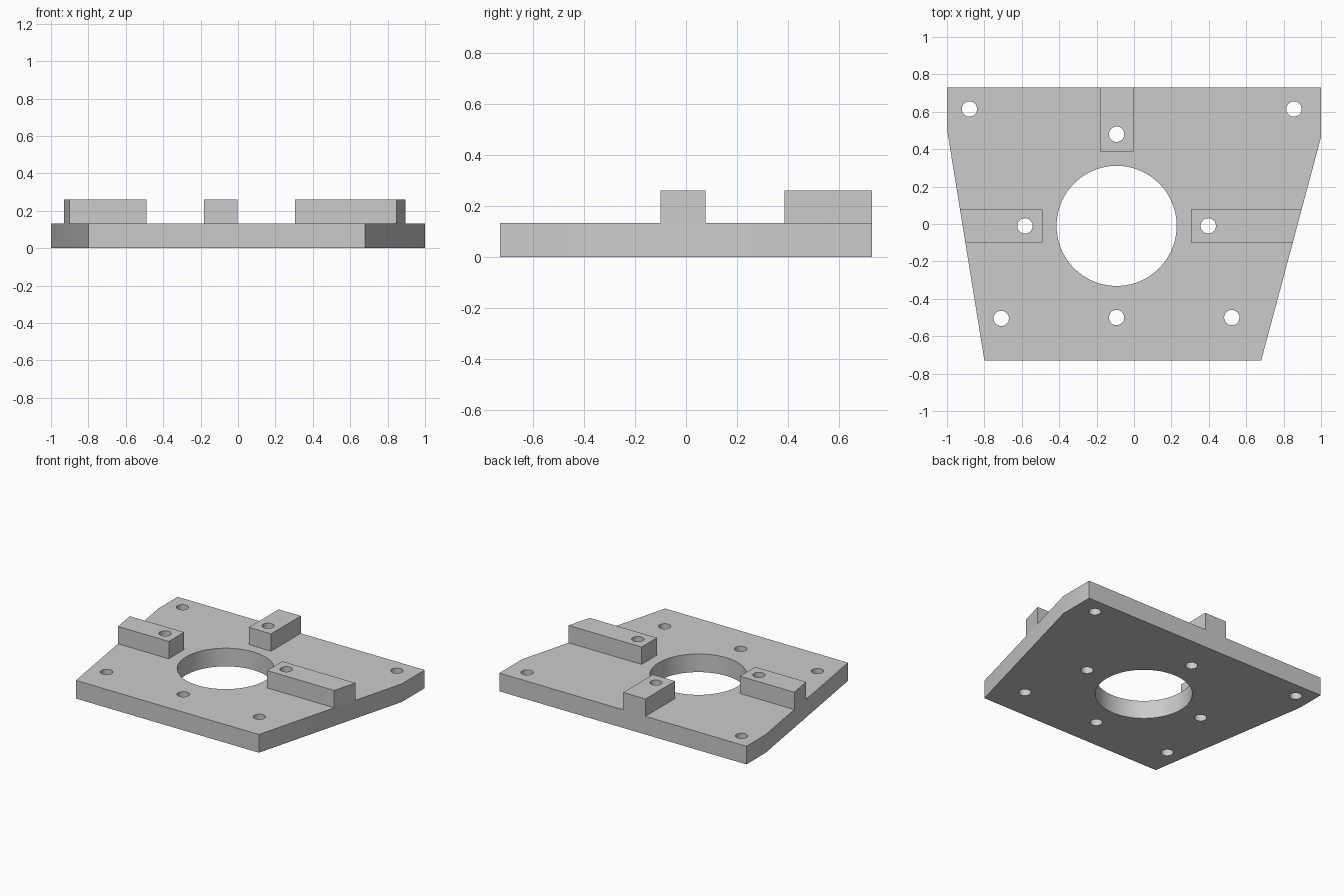
import bpy
import bmesh
from math import radians
from mathutils import Matrix

cube = bpy.data.objects.get("Cube")
if cube:
    bpy.data.objects.remove(cube, do_unlink=True)

PLATE_TOP, PAD_TOP = 0.133, 0.26
CENTRE_X, CENTRE_Y = -0.093, -0.01
BACK, FRONT = 0.73, -0.73

grey = bpy.data.materials.new("light grey")
grey.use_nodes = True
grey.diffuse_color = (0.6, 0.6, 0.6, 1)
grey.node_tree.nodes["Principled BSDF"].inputs["Base Color"].default_value = (0.6, 0.6, 0.6, 1)


def make_object(name, bm):
    bmesh.ops.recalc_face_normals(bm, faces=bm.faces[:])
    mesh = bpy.data.meshes.new(name)
    bm.to_mesh(mesh)
    bm.free()
    mesh.materials.append(grey)
    obj = bpy.data.objects.new(name, mesh)
    bpy.context.collection.objects.link(obj)
    return obj


def extrude_outline(name, outline, bottom, top):
    bm = bmesh.new()
    face = bm.faces.new([bm.verts.new((x, y, bottom)) for x, y in outline])
    result = bmesh.ops.extrude_face_region(bm, geom=[face])
    verts = [v for v in result["geom"] if isinstance(v, bmesh.types.BMVert)]
    bmesh.ops.translate(bm, vec=(0, 0, top - bottom), verts=verts)
    return make_object(name, bm)


def side_x(lower, upper, y):
    """X position on a slanted plate side at the given y."""
    return lower[0] + (upper[0] - lower[0]) * (y - lower[1]) / (upper[1] - lower[1])


# Base plate with slanted sides
left_low, left_high = (0.68, FRONT), (1, 0.465)
right_low, right_high = (-0.80, FRONT), (-1, 0.51)
parts = [extrude_outline("base_plate", [right_low, left_low, left_high, (1, BACK),
                                        (-1, BACK), right_high], 0, PLATE_TOP)]

# Raised pads, the side ones trimmed flush with the plate edges
y0, y1 = -0.10, 0.077
for name, inner, low, high in (("left_pad", 0.305, left_low, left_high),
                               ("right_pad", -0.49, right_low, right_high)):
    outline = [(inner, y0), (side_x(low, high, y0), y0), (side_x(low, high, y1), y1), (inner, y1)]
    parts.append(extrude_outline(name, outline, PLATE_TOP, PAD_TOP))
x0, x1 = CENTRE_X - 0.09, CENTRE_X + 0.09
parts.append(extrude_outline("back_pad", [(x0, 0.387), (x1, 0.387), (x1, BACK), (x0, BACK)],
                             PLATE_TOP, PAD_TOP))

# Cutter for the centre bore and the bolt holes
bolts = [(-0.88, 0.615), (0.855, 0.615), (-0.71, -0.505), (0.523, -0.5)]
bolts += [(CENTRE_X + dx, CENTRE_Y + dy) for dx, dy in ((0.49, 0), (-0.49, 0), (0, 0.49), (0, -0.49))]
bm = bmesh.new()
for x, y, radius, sides in [(CENTRE_X, CENTRE_Y, 0.321, 96)] + [(x, y, 0.041, 32) for x, y in bolts]:
    bmesh.ops.create_cone(bm, cap_ends=True, segments=sides, radius1=radius, radius2=radius,
                          depth=1, matrix=Matrix.Translation((x, y, 0)))
cutter = make_object("hole_cutter", bm)
cutter.hide_render = True

# Cut the holes and smooth their walls
for part in parts:
    cut = part.modifiers.new("holes", "BOOLEAN")
    cut.operation = "DIFFERENCE"
    cut.solver = "EXACT"
    cut.object = cutter
    bpy.ops.object.select_all(action="DESELECT")
    part.select_set(True)
    bpy.context.view_layer.objects.active = part
    bpy.ops.object.modifier_apply(modifier=cut.name)
    bpy.ops.object.shade_smooth_by_angle(angle=radians(30))
bpy.data.objects.remove(cutter, do_unlink=True)
